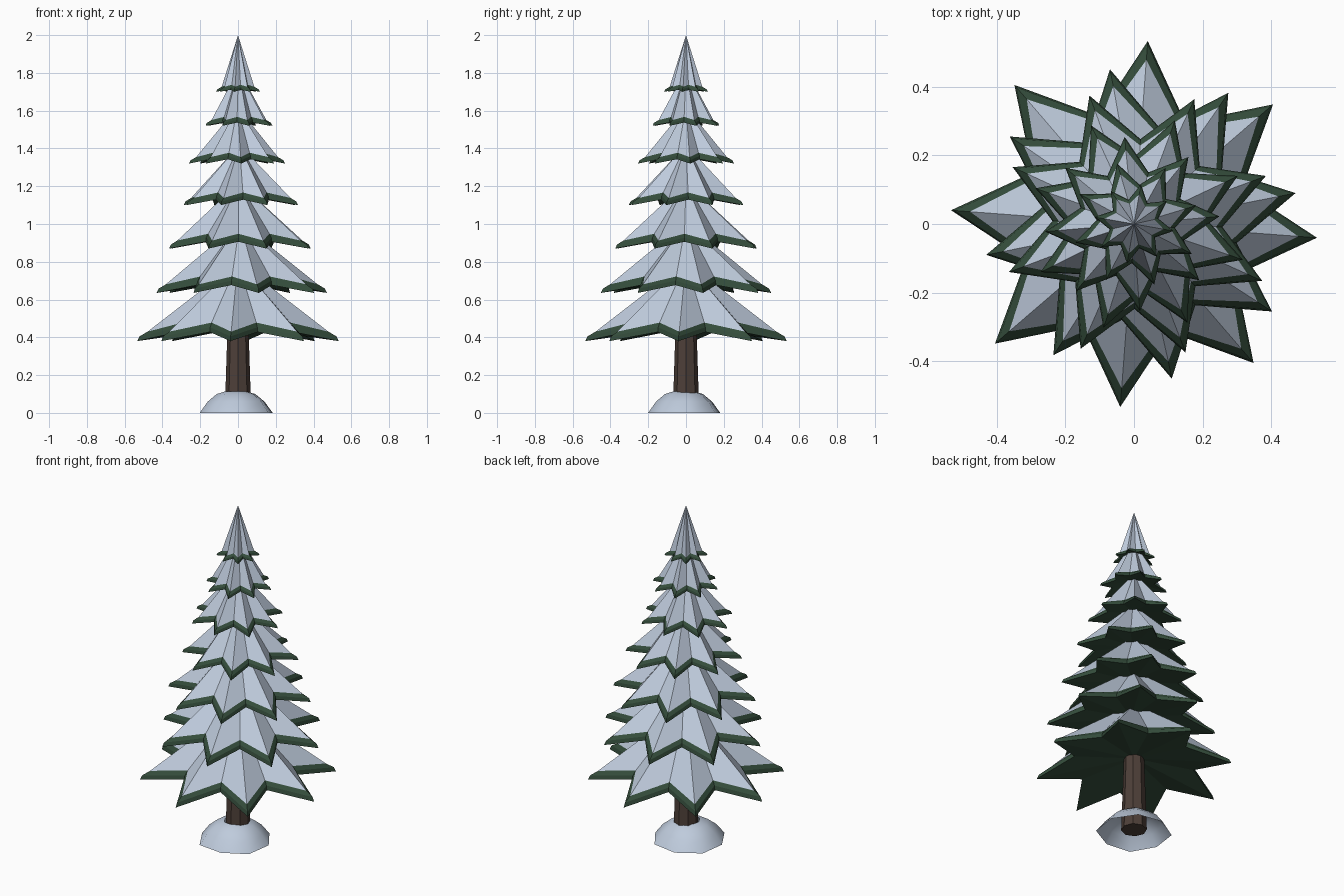
import bpy, bmesh
from math import cos, sin, pi, radians

if "Cube" in bpy.data.objects:
    bpy.data.objects.remove(bpy.data.objects["Cube"])

def mat(name, rgb):
    m = bpy.data.materials.new(name)
    m.diffuse_color = (*rgb, 1)
    m.use_nodes = True
    m.node_tree.nodes["Principled BSDF"].inputs["Base Color"].default_value = m.diffuse_color
    return m

SNOW = mat("snow", (0.52, 0.60, 0.72))
NEEDLES = mat("needles", (0.035, 0.075, 0.045))
BARK = mat("bark", (0.075, 0.05, 0.04))

def finish(bm, name, mats):
    bmesh.ops.recalc_face_normals(bm, faces=bm.faces)
    me = bpy.data.meshes.new(name)
    bm.to_mesh(me)
    bm.free()
    for m in mats:
        me.materials.append(m)
    ob = bpy.data.objects.new(name, me)
    bpy.context.collection.objects.link(ob)
    return ob

def bridge(bm, a, b, idx=0):
    n = len(a)
    for i in range(n):
        j = (i + 1) % n
        bm.faces.new((a[i], a[j], b[j], b[i])).material_index = idx

def fan(bm, ring, co, idx=0):
    c = bm.verts.new(co)
    for i in range(len(ring)):
        bm.faces.new((ring[i], ring[(i + 1) % len(ring)], c)).material_index = idx

# One branch tier: eight-pointed star, needle rim below, snow cap above
def tier(name, r, z, apex, rot, cx=0, cy=0):
    bm = bmesh.new()
    droop = 0.09 * r

    def star(tip, valley, dz):
        ring = []
        for i in range(16):
            a = radians(rot) + i * pi / 8
            rad = valley if i % 2 else tip
            ring.append(bm.verts.new((cx + rad * cos(a), cy + rad * sin(a),
                                      z + dz + (droop if i % 2 else 0))))
        return ring

    s = 0.4 + 0.6 * r / 0.535
    rim = star(r, 0.62 * r, 0)
    lip = star(r - 0.012 * s, 0.62 * r - 0.005 * s, 0.025 * s)
    edge = star(r - 0.055 * s, 0.62 * r - 0.022 * s, 0.05 * s)
    bridge(bm, rim, lip, 1)
    bridge(bm, lip, edge, 1)
    fan(bm, edge, (cx * 0.5, cy * 0.5, apex), 0)
    fan(bm, rim, (cx, cy, z + droop + 0.03), 1)
    finish(bm, name, (SNOW, NEEDLES))

TIERS = [  # tip radius, tip height, apex height, rotation, centre offset x
    (0.535, 0.38, 0.80, -4.3, 0),
    (0.46, 0.635, 1.01, 11.3, 0.02),
    (0.40, 0.87, 1.22, 20.5, 0.01),
    (0.32, 1.10, 1.42, 26, 0.015),
    (0.255, 1.32, 1.62, 50, -0.005),
    (0.185, 1.52, 1.82, 62, 0.005),
    (0.117, 1.70, 2.00, 80, 0),
]
for i, (r, z, apex, rot, cx) in enumerate(TIERS):
    tier(f"branch_tier_{i + 1}", r, z, apex, rot, cx)

# Tapered trunk
bm = bmesh.new()
bmesh.ops.create_cone(bm, cap_ends=True, segments=8, radius1=0.07, radius2=0.052, depth=0.55)
bmesh.ops.translate(bm, vec=(0, 0, 0.285), verts=bm.verts)
finish(bm, "trunk", (BARK,))

# Snow mound, open underneath
bm = bmesh.new()
rings = []
for r, z in ((0.2, 0), (0.155, 0.06), (0.105, 0.1), (0.06, 0.113)):
    rings.append([bm.verts.new((-0.012 + r * (1 + 0.05 * sin(3 * i)) * cos(i * pi / 4 + 0.2),
                                -0.012 + r * (1 + 0.05 * sin(3 * i)) * sin(i * pi / 4 + 0.2), z))
                  for i in range(8)])
for a, b in zip(rings, rings[1:]):
    bridge(bm, a, b)
mound = finish(bm, "snow_mound", (SNOW,))
for p in mound.data.polygons:
    p.use_smooth = True
